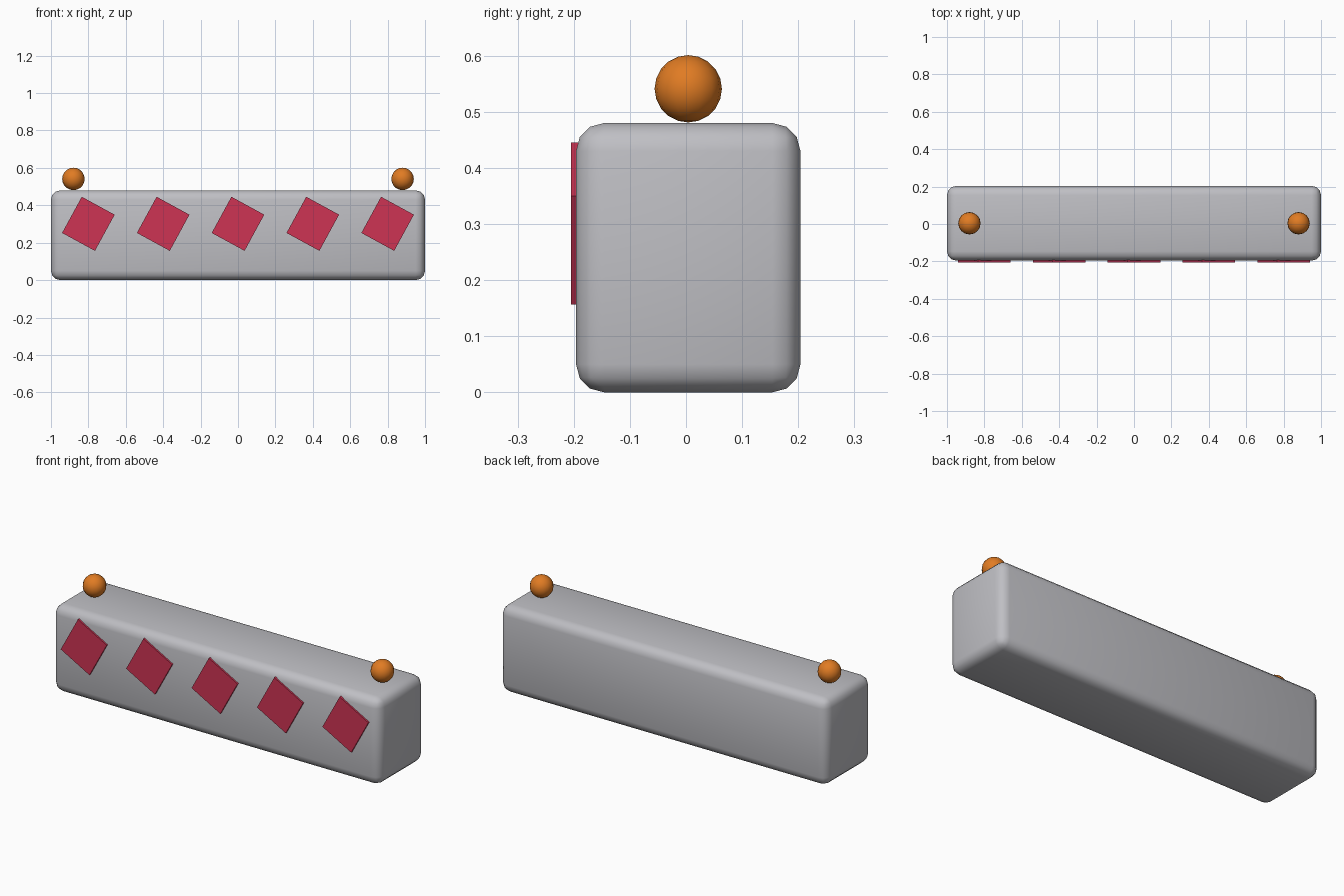
import bpy
import math

cube = bpy.data.objects.get("Cube")
if cube:
    bpy.data.objects.remove(cube, do_unlink=True)


def make_material(name, color):
    mat = bpy.data.materials.new(name)
    mat.use_nodes = True
    mat.diffuse_color = (*color, 1)
    mat.node_tree.nodes["Principled BSDF"].inputs["Base Color"].default_value = (*color, 1)
    return mat


grey = make_material("light grey", (0.52, 0.52, 0.55))
crimson = make_material("crimson", (0.61, 0.034, 0.088))
orange = make_material("orange", (0.75, 0.2, 0.017))


def add_box(name, size, location, material, tilt=0):
    bpy.ops.mesh.primitive_cube_add(size=1, location=location)
    box = bpy.context.object
    box.name = name
    box.scale = size
    bpy.ops.object.transform_apply(location=False, rotation=False, scale=True)
    box.rotation_euler.y = tilt
    box.data.materials.append(material)
    return box


MID_Y = 0.004

# Long rounded body
body = add_box("body", (2, 0.4, 0.48), (0, MID_Y, 0.24), grey)
bevel = body.modifiers.new("rounded edges", "BEVEL")
bevel.width = 0.05
bevel.segments = 3
bpy.ops.object.shade_smooth()

# Row of tilted panels on the front
for i in range(5):
    add_box(f"front_panel_{i + 1}", (0.2, 0.018, 0.22),
            (-0.8 + 0.4 * i, -0.196, 0.301), crimson, math.radians(28.6))

# Ball at each end of the top
for side, x in (("right", -0.88), ("left", 0.88)):
    bpy.ops.mesh.primitive_uv_sphere_add(segments=16, ring_count=10, radius=0.06,
                                         location=(x, MID_Y, 0.541))
    ball = bpy.context.object
    ball.name = f"{side}_ball"
    ball.data.materials.append(orange)
    bpy.ops.object.shade_smooth()
